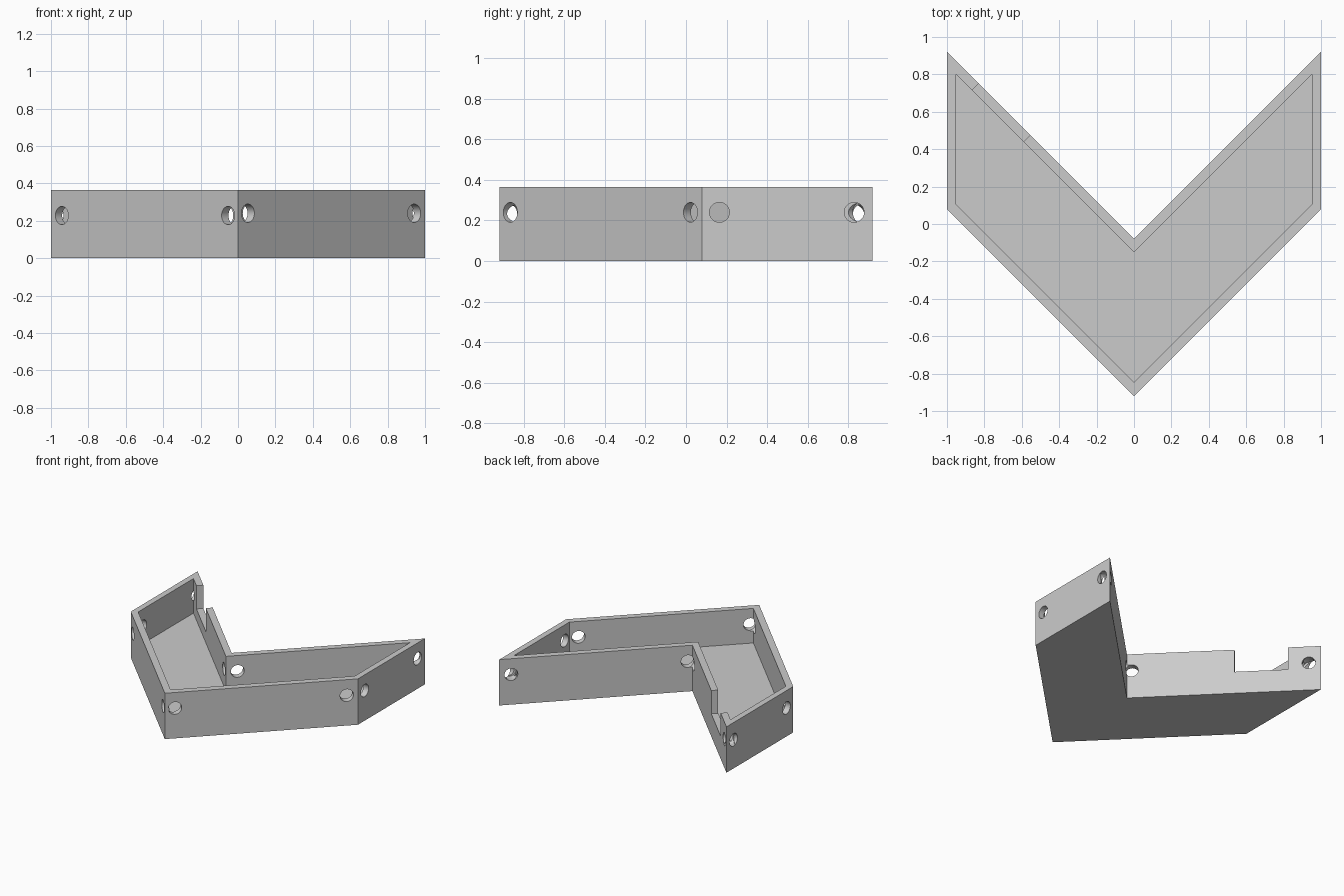
import bpy
import bmesh
from mathutils import Vector

cube = bpy.data.objects.get("Cube")
if cube:
    bpy.data.objects.remove(cube, do_unlink=True)

HEIGHT, FLOOR, RADIUS = 0.365, 0.09, 0.049

grey = bpy.data.materials.new("plain_grey")
grey.use_nodes = True
grey.diffuse_color = (0.6, 0.6, 0.6, 1)
grey.node_tree.nodes["Principled BSDF"].inputs["Base Color"].default_value = (0.6, 0.6, 0.6, 1)


def add_object(name, bm):
    bmesh.ops.recalc_face_normals(bm, faces=bm.faces)
    mesh = bpy.data.meshes.new(name)
    bm.to_mesh(mesh)
    bm.free()
    mesh.materials.append(grey)
    obj = bpy.data.objects.new(name, mesh)
    bpy.context.collection.objects.link(obj)
    return obj


def prism(name, outline, z0, z1):
    bm = bmesh.new()
    face = bm.faces.new([bm.verts.new((x, y, z0)) for x, y in outline])
    up = bmesh.ops.extrude_face_region(bm, geom=[face])["geom"]
    bmesh.ops.translate(bm, vec=(0, 0, z1 - z0),
                        verts=[v for v in up if isinstance(v, bmesh.types.BMVert)])
    return add_object(name, bm)


def cut(target, cutter):
    mod = target.modifiers.new(cutter.name, "BOOLEAN")
    mod.operation = "DIFFERENCE"
    mod.solver = "EXACT"
    mod.object = cutter
    bpy.context.view_layer.objects.active = target
    bpy.ops.object.modifier_apply(modifier=mod.name)
    bpy.data.objects.remove(cutter, do_unlink=True)


def drill(target, point, inward):
    # round hole from just outside the wall to just inside it
    inward = Vector(inward).normalized()
    bm = bmesh.new()
    bmesh.ops.create_cone(bm, cap_ends=True, segments=32, radius1=RADIUS,
                          radius2=RADIUS, depth=0.12)
    bmesh.ops.rotate(bm, verts=bm.verts,
                     matrix=inward.to_track_quat("Z", "Y").to_matrix())
    bmesh.ops.translate(bm, verts=bm.verts, vec=Vector(point) + inward * 0.015)
    cut(target, add_object("hole_cutter", bm))


def chevron(side, front, back):
    # V outline with vertical ends
    right = [(0, front), (side, front + side), (side, back + side), (0, back)]
    return right + [(-x, y) for x, y in reversed(right[1:3])]


# V-shaped tray with an open top
tray = prism("chevron_tray", chevron(1, -0.92, -0.08), 0, HEIGHT)
cut(tray, prism("cavity_cutter", chevron(0.953, -0.847, -0.152), FLOOR, HEIGHT + 0.1))

# notch in one inner wall
a, b, n = Vector((-0.555, 0.475)), Vector((-0.83, 0.75)), Vector((0.05, 0.05))
cut(tray, prism("notch_cutter", [a + n, b + n, b - n, a - n], 0.18, HEIGHT + 0.1))

# paired holes near the ends of every wall
for s, z in ((1, 0.24), (-1, 0.228)):
    for x in (0.053, 0.942):
        drill(tray, (s * x, x - 0.92, z), (-s, 1, 0))
    for x in (0.024, 0.938):
        drill(tray, (s * x, x - 0.08, z), (s, -1, 0))
    for y in (0.165, 0.83):
        drill(tray, (s, y, z), (-s, 0, 0))

bpy.ops.object.select_all(action="DESELECT")
tray.select_set(True)
bpy.context.view_layer.objects.active = tray
bpy.ops.object.shade_smooth_by_angle()
